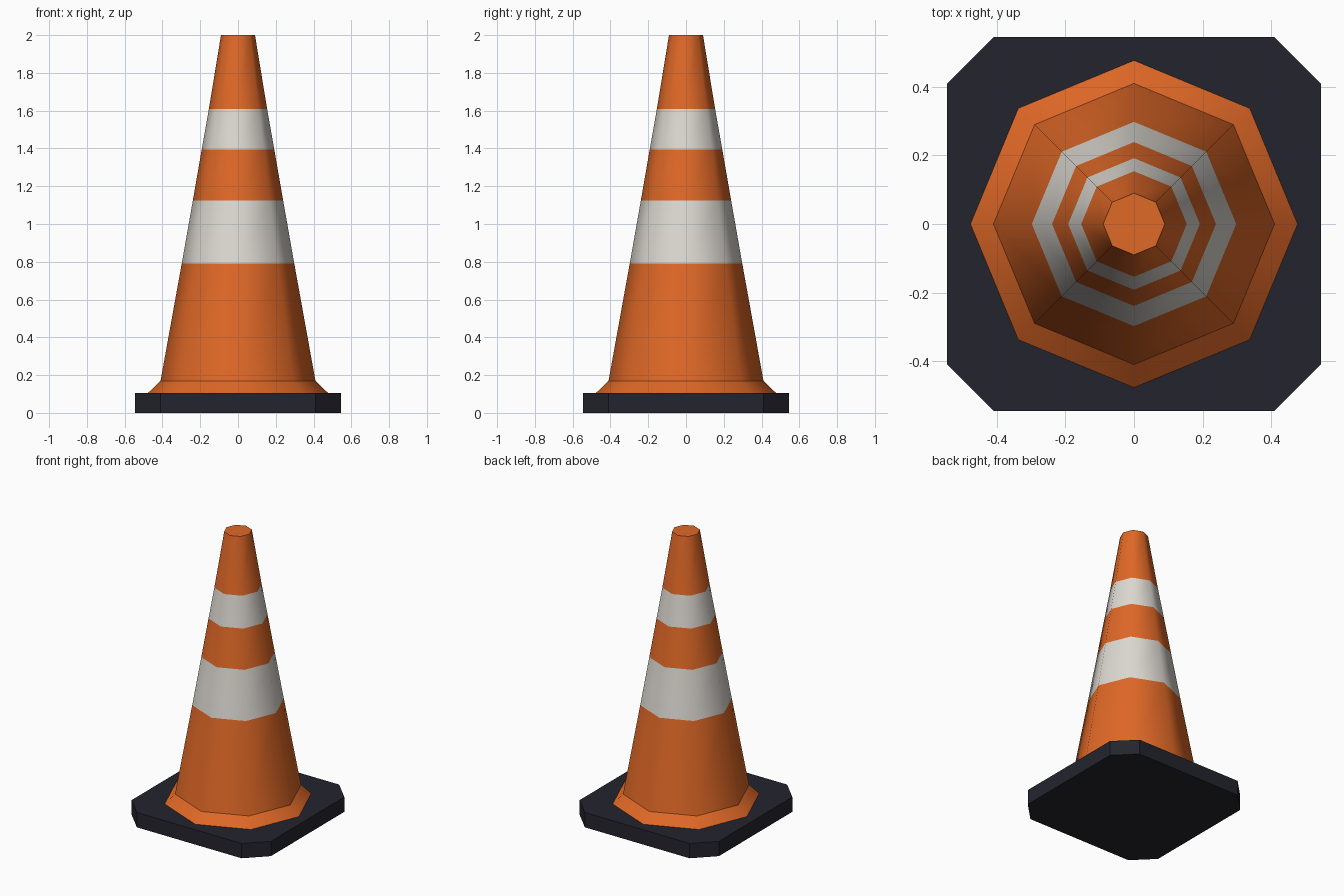
import bpy, bmesh, math

if "Cube" in bpy.data.objects:
    bpy.data.objects.remove(bpy.data.objects["Cube"])


def material(name, rgb):
    m = bpy.data.materials.new(name)
    m.diffuse_color = (*rgb, 1.0)
    m.use_nodes = True
    m.node_tree.nodes["Principled BSDF"].inputs["Base Color"].default_value = m.diffuse_color
    return m


orange = material("orange", (0.74, 0.138, 0.02))
white = material("off_white", (0.72, 0.69, 0.64))
dark = material("dark_rubber", (0.0176, 0.0176, 0.027))


def make_object(name, bm, mats):
    bmesh.ops.recalc_face_normals(bm, faces=bm.faces)
    mesh = bpy.data.meshes.new(name)
    bm.to_mesh(mesh)
    bm.free()
    for m in mats:
        mesh.materials.append(m)
    ob = bpy.data.objects.new(name, mesh)
    bpy.context.collection.objects.link(ob)
    return ob


# Base slab: square with chamfered corners
HALF, CUT, BASE_TOP = 0.545, 0.41, 0.105
bm = bmesh.new()
corners = []
for i in range(4):
    c, s = round(math.cos(i * math.pi / 2)), round(math.sin(i * math.pi / 2))
    for x, y in ((HALF, -CUT), (HALF, CUT)):
        corners.append(bm.verts.new((c * x - s * y, s * x + c * y, 0)))
bottom = bm.faces.new(corners)
ext = bmesh.ops.extrude_face_region(bm, geom=[bottom], use_keep_orig=True)
bmesh.ops.translate(bm, vec=(0, 0, BASE_TOP),
                    verts=[g for g in ext["geom"] if isinstance(g, bmesh.types.BMVert)])
make_object("base_slab", bm, [dark])

# Cone: eight-sided profile of (radius, height), with flared foot and two bands
SIDES = 8
profile = [(0.477, BASE_TOP), (0.41, 0.17), (0.298, 0.79), (0.239, 1.125),
           (0.192, 1.395), (0.154, 1.61), (0.09, 2.0)]
band_sections = (2, 4)
bm = bmesh.new()
rings = [[bm.verts.new((r * math.cos(math.tau * i / SIDES),
                        r * math.sin(math.tau * i / SIDES), z)) for i in range(SIDES)]
         for r, z in profile]
for k, (lo, hi) in enumerate(zip(rings, rings[1:])):
    for i in range(SIDES):
        j = (i + 1) % SIDES
        f = bm.faces.new((lo[i], lo[j], hi[j], hi[i]))
        f.smooth = True
        f.material_index = 1 if k in band_sections else 0
bm.faces.new(rings[-1])

# Crisp edges at the foot crease and the top rim
for ring in (rings[1], rings[-1]):
    for i in range(SIDES):
        bm.edges.get((ring[i], ring[(i + 1) % SIDES])).smooth = False
make_object("cone_body", bm, [orange, white])
